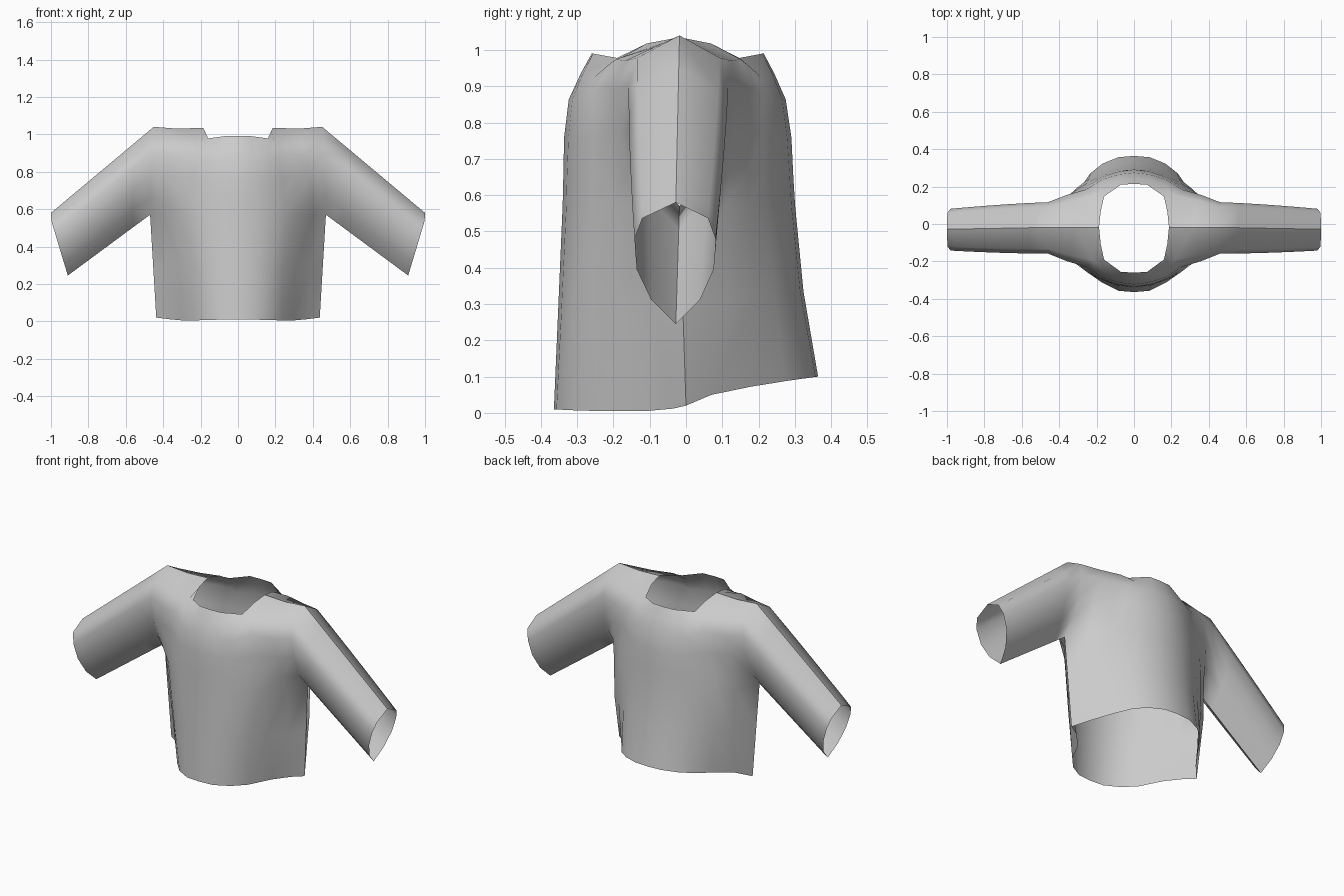
import bpy, bmesh

cube = bpy.data.objects.get("Cube")
if cube:
    bpy.data.objects.remove(cube)


def mix(a, b, t):
    return a + (b - a) * t


# Columns run from the centre line to the side seam
LOW_X = [0, .09, .18, .25, .32, .4, .47]
TOP_X = [0, .07, .16, .178, .187, .32, .45]
TOP_Z = [.99, .99, .978, 1.018, 1.035, 1.03, 1.04]

# Depth in front of the seam for each row, hem to collar
DEPTH = [
    [.364, .357, .323, .272, .18, .07, 0],
    [.343, .334, .302, .26, .205, .13, 0],
    [.322, .312, .28, .24, .195, .125, 0],
    [.32, .31, .278, .236, .192, .14, .08],
    [.318, .306, .275, .236, .197, .16, .124],
    [.305, .295, .267, .238, .212, .18, .14],
    [.272, .266, .235, .195, .175, .15, .115],
    [.242, .238, .172, .09, 0, 0, 0],
]
# The front is tucked in beside the seam, most of all at the hem
FRONT_TUCK = [
    [0, 0, .015, .035, .07, .035, 0],
    [0, 0, 0, .01, .035, .055, 0],
    [0, 0, 0, 0, .015, .035, 0],
]
BACK = [1, .97, .99, .98, .97, .96, .96, .96]      # back depth relative to front
RISE = [-1, -.5, 0, .2, .45, .7, .87, 1]           # negative rows lie below the armpit
CUFF_DEPTH = [0, .068, .108, .114, .092, 0]
SLEEVE_STEPS = [.2, .4, .6, .8, .92, 1]
ARMPIT_ROW, ARMPIT_Z = 2, .57


def body_point(row, col, back):
    t, depth = RISE[row], DEPTH[row][col]
    if back:
        depth *= -BACK[row]
    elif row < len(FRONT_TUCK):
        depth -= FRONT_TUCK[row][col]
    if t < 0:
        share = DEPTH[0][col] / DEPTH[0][0]
        hem = .02 + (.08 * share ** .6 if back else -.04 * share * (1.25 - share))
        x, z = LOW_X[col] * (1 + .07 * t), mix(ARMPIT_Z, hem, -t)
        seam = -.018 * (1 + t)
    else:
        x = mix(LOW_X[col], TOP_X[col], t * t)
        z = mix(ARMPIT_Z, TOP_Z[col], t)
        seam = -.018
    return x, seam - depth, z


def sleeve_point(row, step, back):
    t = RISE[row]
    root = body_point(row, len(LOW_X) - 1, False)
    cuff_x = .91 + .09 * min(1, t * 1.12)
    # The sleeve keeps its width, then narrows close to the cuff
    depth = mix(DEPTH[row][-1], CUFF_DEPTH[row - ARMPIT_ROW], step ** 1.5)
    y = mix(-.018, -.028, step) + (depth * BACK[row] if back else -depth)
    return mix(root[0], cuff_x, step), y, mix(root[2], mix(.245, .58, t), step)


def skin(bm, grid, back):
    """Join neighbouring points with smooth outward facing quads."""
    rows = [[bm.verts.new(p) for p in line] for line in grid]
    for lower, upper in zip(rows, rows[1:]):
        for i in range(len(lower) - 1):
            quad = [lower[i], lower[i + 1], upper[i + 1], upper[i]]
            bm.faces.new(quad[::-1] if back else quad).smooth = True


bm = bmesh.new()
for back in (False, True):
    # Body panel
    skin(bm, [[body_point(r, c, back) for c in range(len(LOW_X))]
              for r in range(len(RISE))], back)
    # Sleeve panel
    skin(bm, [[body_point(r, len(LOW_X) - 1, back)]
              + [sleeve_point(r, s, back) for s in SLEEVE_STEPS]
              for r in range(ARMPIT_ROW, len(RISE))], back)

# Sew the panels together, with a sharp crease where front meets back
bmesh.ops.remove_doubles(bm, verts=bm.verts, dist=.0005)
bm.normal_update()
for edge in bm.edges:
    sides = [f.normal.y for f in edge.link_faces]
    edge.smooth = not (len(sides) > 1 and min(sides) < 0 < max(sides))
mesh = bpy.data.meshes.new("shirt")
bm.to_mesh(mesh)
bm.free()

# Cloth colour
cloth = bpy.data.materials.new("light_grey_cloth")
cloth.use_nodes = True
grey = (.6, .6, .6, 1)
cloth.diffuse_color = grey
cloth.node_tree.nodes["Principled BSDF"].inputs["Base Color"].default_value = grey
mesh.materials.append(cloth)

shirt = bpy.data.objects.new("shirt", mesh)
bpy.context.collection.objects.link(shirt)

# Right half
mirror = shirt.modifiers.new("Mirror", 'MIRROR')
mirror.use_clip = True
mirror.merge_threshold = .001
